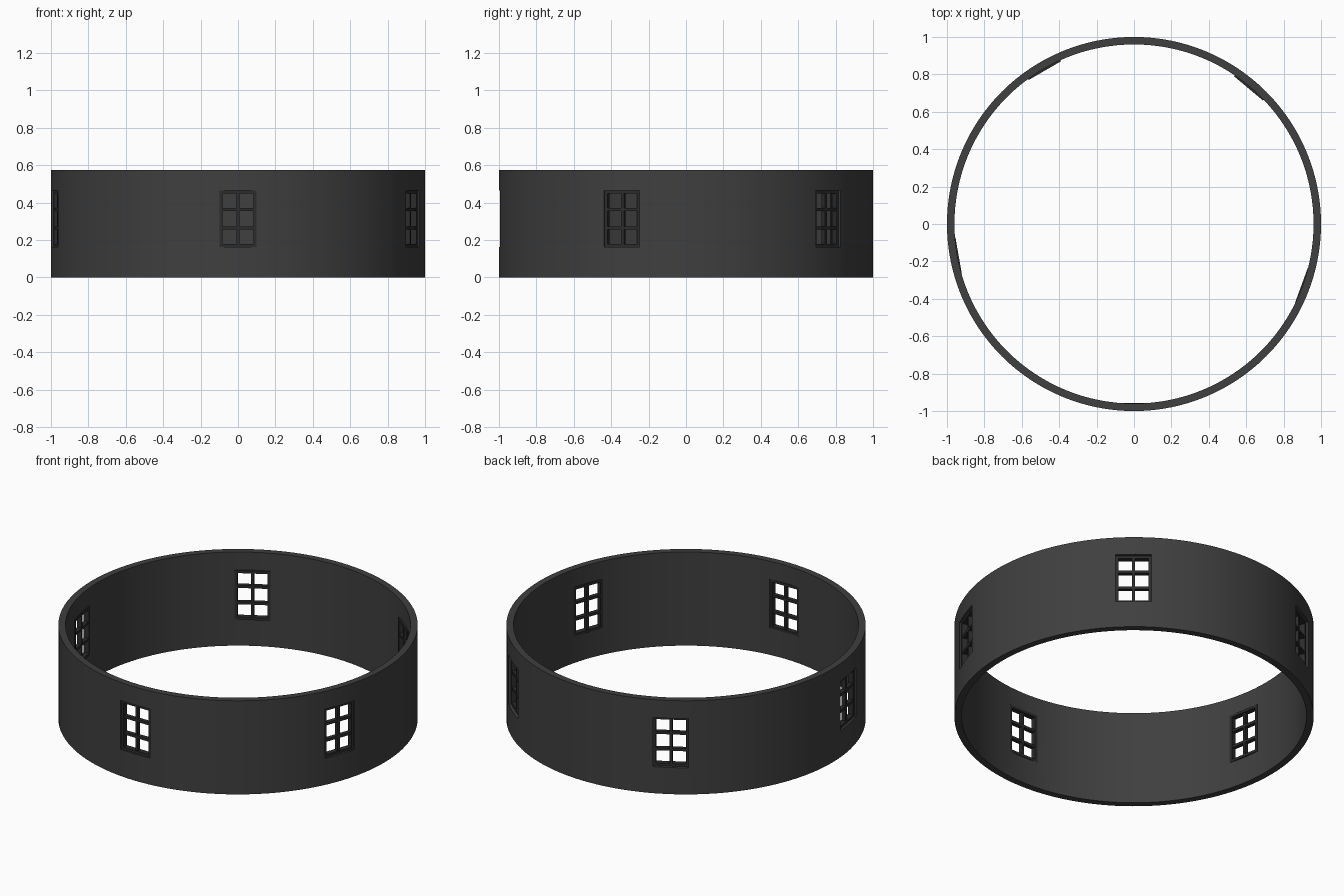
import bpy, bmesh
from math import radians
from mathutils import Matrix, Vector

if "Cube" in bpy.data.objects:
    bpy.data.objects.remove(bpy.data.objects["Cube"])

R_OUT, R_IN, H = 1.0, 0.96, 0.575
WIN_Z0, WIN_Z1, HALF_W = 0.163, 0.465, 0.1
ANGLES = [-90, -20, 50, 120, 190]      # 70 degree steps from the front
OFFSET = Vector((0, -0.004, 0))        # window array centre


def material(name, v):
    m = bpy.data.materials.new(name)
    m.diffuse_color = (v, v, v, 1)
    m.use_nodes = True
    m.node_tree.nodes["Principled BSDF"].inputs["Base Color"].default_value = m.diffuse_color
    return m


def finish(name, bm, mat=None):
    bmesh.ops.recalc_face_normals(bm, faces=bm.faces)
    me = bpy.data.meshes.new(name)
    bm.to_mesh(me)
    bm.free()
    ob = bpy.data.objects.new(name, me)
    bpy.context.collection.objects.link(ob)
    if mat:
        me.materials.append(mat)
    return ob


def box(bm, r0, r1, t0, t1, z0, z1, ang):
    """Box given by radial, tangential and vertical ranges, turned to ang."""
    m = (Matrix.Translation(OFFSET) @ Matrix.Rotation(radians(ang), 4, 'Z')
         @ Matrix.Translation(((r0 + r1) / 2, (t0 + t1) / 2, (z0 + z1) / 2))
         @ Matrix.Diagonal((r1 - r0, t1 - t0, z1 - z0, 1)))
    bmesh.ops.create_cube(bm, size=1, matrix=m)


wall_mat = material("dark_wall", 0.05)
frame_mat = material("dark_frame", 0.025)

# Round wall: rectangular section spun about z
bm = bmesh.new()
vs = [bm.verts.new((r, 0, z)) for r, z in
      ((R_IN, 0), (R_OUT, 0), (R_OUT, H), (R_IN, H))]
es = [bm.edges.new((vs[i], vs[(i + 1) % 4])) for i in range(4)]
bmesh.ops.spin(bm, geom=vs + es, cent=(0, 0, 0), axis=(0, 0, 1),
               angle=radians(360), steps=128)
bmesh.ops.remove_doubles(bm, verts=bm.verts, dist=1e-4)
wall = finish("round_wall", bm, wall_mat)

# Window openings
bm = bmesh.new()
for a in ANGLES:
    box(bm, 0.9, 1.1, -HALF_W, HALF_W, WIN_Z0, WIN_Z1, a)
cutter = finish("window_cutter", bm)
mod = wall.modifiers.new("openings", 'BOOLEAN')
mod.operation = 'DIFFERENCE'
mod.solver = 'EXACT'
mod.object = cutter
bpy.context.view_layer.objects.active = wall
wall.select_set(True)
bpy.ops.object.modifier_apply(modifier=mod.name)
bpy.data.objects.remove(cutter)
bpy.ops.object.shade_smooth_by_angle(angle=radians(30))

# Six-pane window frames
F, B = 0.016, 0.008                     # frame width, half bar width
R0, R1 = 0.952, 0.985
for n, a in enumerate(ANGLES):
    bm = bmesh.new()
    for s in (-1, 1):                   # side stiles
        t = sorted((s * HALF_W, s * (HALF_W - F)))
        box(bm, R0, R1, t[0], t[1], WIN_Z0, WIN_Z1, a)
    w = HALF_W - F
    box(bm, R0, R1, -w, w, WIN_Z0, WIN_Z0 + F, a)
    box(bm, R0, R1, -w, w, WIN_Z1 - F, WIN_Z1, a)
    box(bm, R0 + .004, R1 - .004, -B, B, WIN_Z0 + F, WIN_Z1 - F, a)
    for k in (1, 2):                    # cross bars
        z = WIN_Z0 + (WIN_Z1 - WIN_Z0) * k / 3
        for t0, t1 in ((-w, -B), (B, w)):
            box(bm, R0 + .004, R1 - .004, t0, t1, z - B, z + B, a)
    finish(f"window_frame_{n + 1}", bm, frame_mat)
